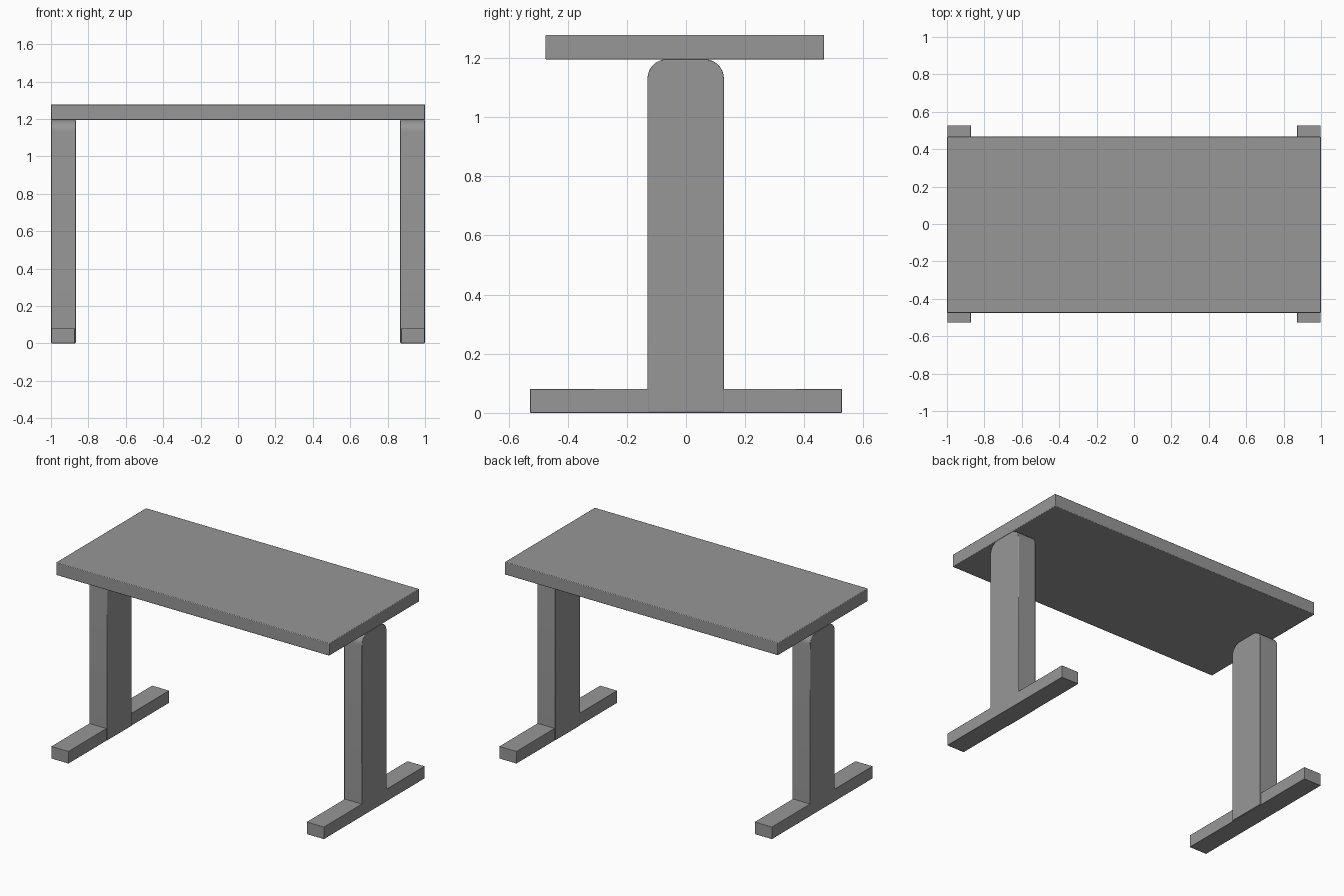
import bpy
import bmesh
import math
from mathutils import Vector

cube = bpy.data.objects.get("Cube")
if cube:
    bpy.data.objects.remove(cube, do_unlink=True)

# Single flat grey finish
grey = bpy.data.materials.new("mid_grey")
grey.use_nodes = True
colour = (0.31, 0.31, 0.31, 1)
grey.diffuse_color = colour
grey.node_tree.nodes["Principled BSDF"].inputs["Base Color"].default_value = colour


def prism(name, profile, x0, x1, bevel):
    """Extrude a (y, z) profile along x and soften its edges."""
    bm = bmesh.new()
    face = bm.faces.new([bm.verts.new((x0, y, z)) for y, z in profile])
    side = bmesh.ops.extrude_face_region(bm, geom=[face])["geom"]
    moved = [v for v in side if isinstance(v, bmesh.types.BMVert)]
    bmesh.ops.translate(bm, verts=moved, vec=Vector((x1 - x0, 0, 0)))
    bmesh.ops.recalc_face_normals(bm, faces=bm.faces)
    mesh = bpy.data.meshes.new(name)
    bm.to_mesh(mesh)
    bm.free()
    mesh.materials.append(grey)
    obj = bpy.data.objects.new(name, mesh)
    bpy.context.collection.objects.link(obj)
    mod = obj.modifiers.new("soft_edges", "BEVEL")
    mod.width = bevel
    mod.segments = 2
    mod.limit_method = "ANGLE"
    mod.angle_limit = math.radians(50)
    bpy.ops.object.select_all(action="DESELECT")
    obj.select_set(True)
    bpy.context.view_layer.objects.active = obj
    bpy.ops.object.shade_smooth_by_angle(angle=math.radians(30))
    return obj


def rect(y0, y1, z0, z1):
    return [(y0, z0), (y1, z0), (y1, z1), (y0, z1)]


def rounded_post(y0, y1, z0, z1, r, steps=8):
    """Rectangle whose two upper corners are quarter circles."""
    points = [(y0, z0), (y1, z0)]
    for centre, start in ((y1 - r, 0), (y0 + r, 90)):
        for i in range(steps + 1):
            a = math.radians(start + 90 * i / steps)
            points.append((centre + r * math.cos(a), z1 - r + r * math.sin(a)))
    return points


# Table top
prism("table_top", rect(-0.475, 0.467, 1.194, 1.278), -1, 1, 0.004)

# Foot bar and rounded column at each end
for side, s in (("left", 1), ("right", -1)):
    prism(side + "_foot", rect(-0.527, 0.527, 0, 0.081), s * 0.872, s * 0.998, 0.002)
    prism(side + "_column", rounded_post(-0.13, 0.128, 0.002, 1.195, 0.064),
          s * 0.867, s * 0.9985, 0.003)
